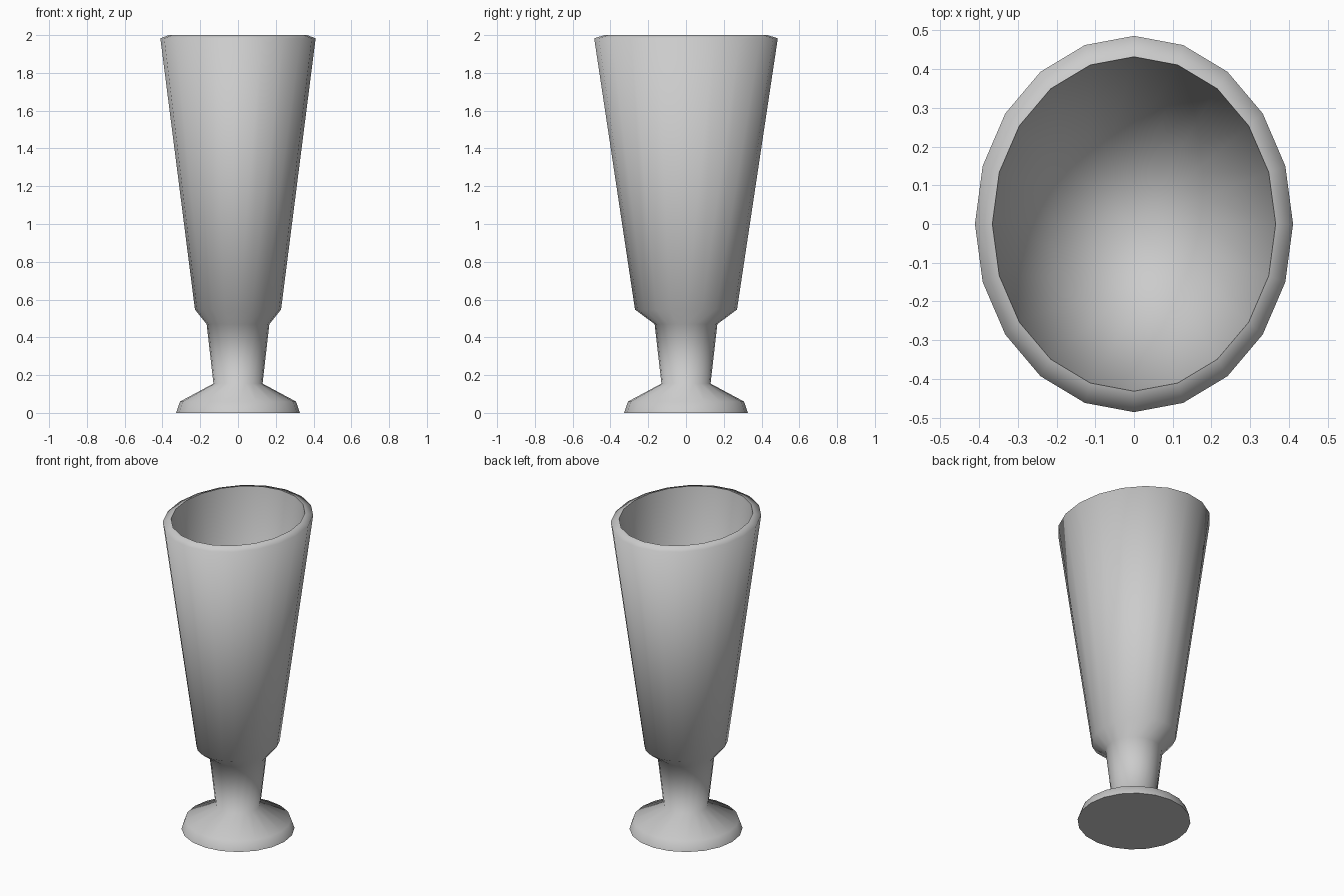
import bpy, bmesh, math

if "Cube" in bpy.data.objects:
    bpy.data.objects.remove(bpy.data.objects["Cube"])

SIDES = 20

# Profile rings from foot to rim, then down the inside: (radius x, radius y, z)
PROFILE = [
    (0.328, 0.328, 0.0), (0.307, 0.307, 0.06),     # foot
    (0.13, 0.13, 0.155), (0.166, 0.166, 0.47),     # stem
    (0.228, 0.27, 0.547), (0.411, 0.486, 1.983),   # oval bowl outside
    (0.366, 0.432, 2.0),                           # rim
    (0.195, 0.23, 0.6),                            # bowl inside
]


def lofted(name, profile):
    bm = bmesh.new()
    rings = []
    for rx, ry, z in profile:
        rings.append([bm.verts.new((rx * math.cos(2 * math.pi * i / SIDES),
                                    ry * math.sin(2 * math.pi * i / SIDES), z))
                      for i in range(SIDES)])
    for a, b in zip(rings, rings[1:]):
        for i in range(SIDES):
            j = (i + 1) % SIDES
            bm.faces.new((a[i], a[j], b[j], b[i]))
    # Underside of the foot
    bm.faces.new(rings[0][::-1])
    # Inner floor, fanned around a centre point
    centre = bm.verts.new((0, 0, profile[-1][2] - 0.01))
    for i in range(SIDES):
        bm.faces.new((rings[-1][i], rings[-1][(i + 1) % SIDES], centre))
    mesh = bpy.data.meshes.new(name)
    bm.to_mesh(mesh)
    bm.free()
    obj = bpy.data.objects.new(name, mesh)
    bpy.context.collection.objects.link(obj)
    return obj


vase = lofted("footed_vase", PROFILE)
bpy.context.view_layer.objects.active = vase
vase.select_set(True)
bpy.ops.object.shade_smooth_by_angle(angle=math.radians(88))
